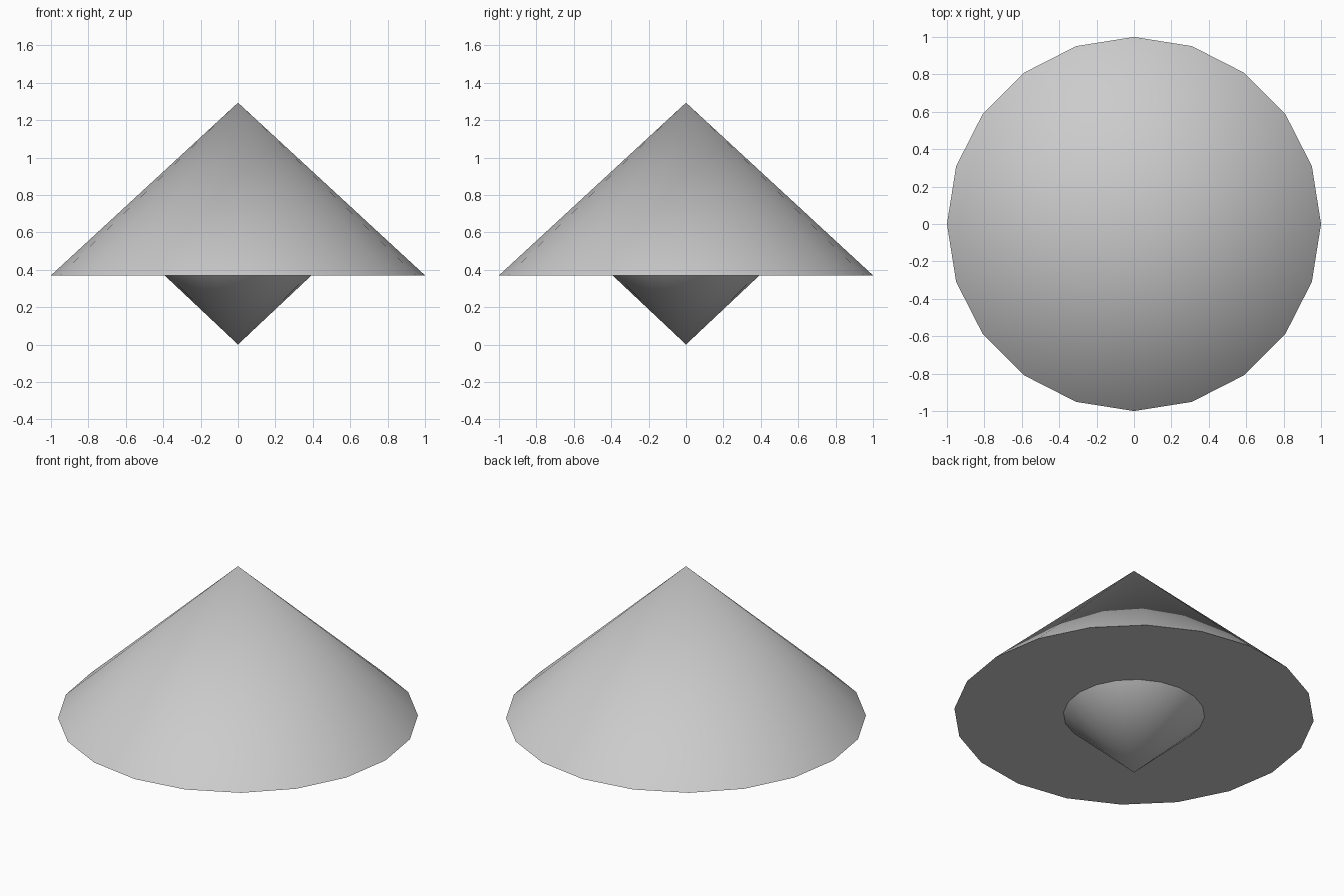
import bpy
from math import pi

if "Cube" in bpy.data.objects:
    bpy.data.objects.remove(bpy.data.objects["Cube"])

SIDES = 20


def cone(name, radius, base_z, tip_z, fill):
    """Smooth 20-sided cone; points down when the tip is below the base."""
    depth = abs(tip_z - base_z)
    bpy.ops.mesh.primitive_cone_add(
        vertices=SIDES, radius1=radius, radius2=0, depth=depth,
        end_fill_type=fill, location=(0, 0, (base_z + tip_z) / 2),
        rotation=(pi if tip_z < base_z else 0, 0, 0))
    obj = bpy.context.object
    obj.name = name
    bpy.ops.object.transform_apply(location=True, rotation=True, scale=True)
    bpy.ops.object.shade_smooth_by_angle()
    return obj


# Wide upper cone with a flat underside
cone("upper_cone", 1.0, 0.37, 1.293, 'NGON')

# Small inverted cone hanging from the underside
cone("lower_cone", 0.393, 0.37, 0.0, 'NOTHING')
